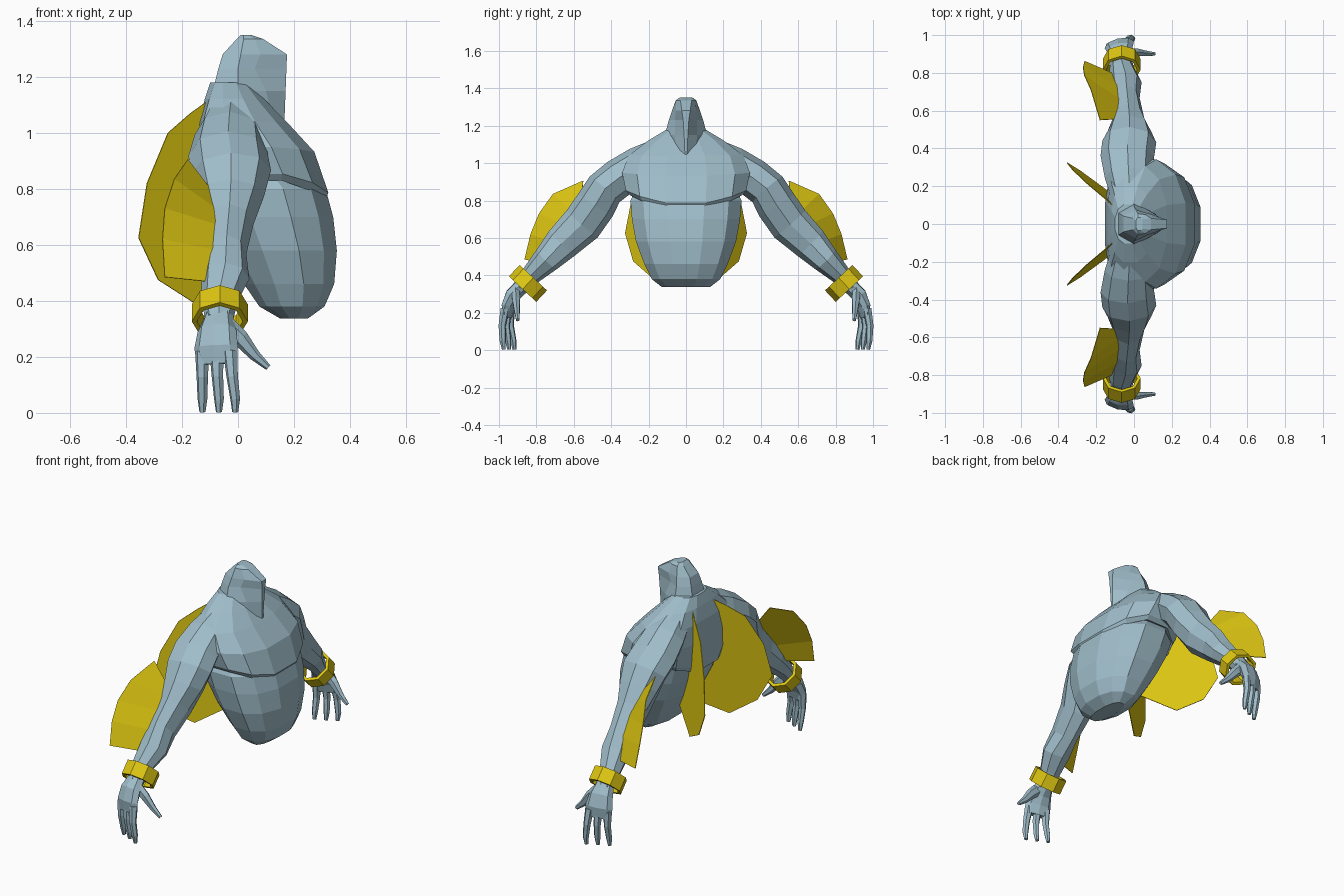
import bpy, bmesh, math
from mathutils import Vector


def material(name, rgb):
    m = bpy.data.materials.new(name)
    m.diffuse_color = (*rgb, 1)
    return m


SKIN = material("blue_grey_skin", (0.35, 0.51, 0.59))
GOLD = material("gold", (0.73, 0.57, 0.006))


def finish(name, bm, mat, mirror=False, thick=0):
    bmesh.ops.recalc_face_normals(bm, faces=bm.faces)
    me = bpy.data.meshes.new(name)
    bm.to_mesh(me)
    bm.free()
    me.materials.append(mat)
    ob = bpy.data.objects.new(name, me)
    bpy.context.collection.objects.link(ob)
    if thick:
        s = ob.modifiers.new("Solidify", 'SOLIDIFY')
        s.thickness, s.offset = thick, 0
    if mirror:
        m = ob.modifiers.new("Mirror", 'MIRROR')
        m.use_axis = (False, True, False)
        m.use_mirror_merge = False
    return ob


def loft(name, rings, mat, mirror=False, closed=False):
    """Skin a list of equal-length point rings; closed joins last to first."""
    bm = bmesh.new()
    vs = [[bm.verts.new(p) for p in r] for r in rings]
    n = len(vs[0])
    pairs = list(zip(vs, vs[1:])) + ([(vs[-1], vs[0])] if closed else [])
    for a, b in pairs:
        for i in range(n):
            j = (i + 1) % n
            bm.faces.new((a[i], a[j], b[j], b[i]))
    if not closed:
        bm.faces.new(vs[0])
        bm.faces.new(vs[-1])
    return finish(name, bm, mat, mirror)


def spow(v, p):
    return math.copysign(abs(v) ** p, v)


def body_ring(z, xb, xf, hy, lift=0, groove=0, n=12, p=0.85):
    """Squarish horizontal section; lift raises the sides, groove dents the spine."""
    pts = []
    for i in range(n):
        a = 2 * math.pi * (i + 0.5) / n
        s, c = spow(math.sin(a), p), spow(math.cos(a), p)
        x = (xb + xf) / 2 + c * (xf - xb) / 2 * 1.02
        if c < 0 and abs(s) < 0.5:
            x += groove
        pts.append((x, hy * s * 1.02, z + lift * s * s))
    return pts


def tube(name, path, n=8, skew=0.0):
    """Limb along points (x, y, z, half width, half thickness)."""
    pos = [Vector(p[:3]) for p in path]
    rings = []
    for k, (x, y, z, hw, ht) in enumerate(path):
        d = (pos[min(k + 1, len(pos) - 1)] - pos[max(k - 1, 0)]).normalized()
        side = Vector((1, skew, 0))
        side = (side - d * side.dot(d)).normalized()
        up = d.cross(side)
        rings.append([pos[k] + side * hw * math.cos(a) + up * ht * math.sin(a)
                      for a in (2 * math.pi * i / n for i in range(n))])
    return loft(name, rings, SKIN, True)


# Belly
loft("belly", [body_ring(*r) for r in (
    (0.337, 0.15, 0.25, 0.13), (0.38, 0.075, 0.31, 0.185),
    (0.46, 0.02, 0.345, 0.225), (0.58, -0.05, 0.355, 0.27),
    (0.70, -0.11, 0.342, 0.292), (0.80, -0.14, 0.315, 0.30),
    (0.86, -0.14, 0.25, 0.27))], SKIN)

# Chest with an overhanging lower hem
loft("chest", [body_ring(*r) for r in (
    (0.79, -0.12, 0.28, 0.27, 0.06), (0.745, -0.15, 0.31, 0.305, 0.09),
    (0.778, -0.165, 0.325, 0.325, 0.08, 0.01), (0.93, -0.185, 0.275, 0.345, 0.02, 0.03),
    (1.04, -0.165, 0.175, 0.31, 0, 0.025), (1.12, -0.13, 0.095, 0.205, 0, 0.01),
    (1.18, -0.10, 0.04, 0.105))], SKIN)

# Hooded head: broad back and narrow face wedge
head = []
for z, xb, xo, xm, xf, w, v, f in (
        (1.02, -0.12, 0.00, 0.13, 0.165, 0.11, 0.045, 0.005),
        (1.15, -0.09, 0.00, 0.10, 0.17, 0.113, 0.06, 0.010),
        (1.23, -0.07, 0.00, 0.06, 0.173, 0.092, 0.06, 0.015),
        (1.28, -0.055, 0.01, 0.08, 0.175, 0.075, 0.055, 0.022),
        (1.335, -0.005, 0.02, 0.06, 0.09, 0.055, 0.05, 0.03),
        (1.35, 0.01, 0.02, 0.035, 0.045, 0.035, 0.035, 0.025)):
    half = [(xb, w * .55, z), (xo, w, z), (xm, v, z), (xf, f, z)]
    head.append([(x, -y, h) for x, y, h in half] + half[::-1])
loft("head", head, SKIN)

# Arms, neck root to wrist
tube("arm", [(-0.02, 0.08, 1.085, 0.08, 0.075), (-0.03, 0.25, 0.99, 0.125, 0.10),
             (-0.035, 0.36, 0.92, 0.142, 0.105), (-0.025, 0.435, 0.86, 0.143, 0.105),
             (-0.025, 0.485, 0.775, 0.118, 0.11), (-0.03, 0.555, 0.675, 0.085, 0.11),
             (-0.04, 0.665, 0.57, 0.07, 0.095), (-0.045, 0.745, 0.485, 0.086, 0.075),
             (-0.065, 0.825, 0.405, 0.065, 0.055), (-0.068, 0.89, 0.33, 0.05, 0.042)])

# Hands
tube("palm", [(-0.068, 0.87, 0.35, 0.05, 0.042), (-0.075, 0.925, 0.295, 0.07, 0.042),
              (-0.078, 0.95, 0.235, 0.08, 0.034), (-0.076, 0.955, 0.175, 0.074, 0.02)], 8, 0.25)
for i, (x0, x1, knuckle, tip) in enumerate(((-0.128, -0.127, 0.938, 0.917),
                                            (-0.077, -0.068, 0.953, 0.945),
                                            (-0.028, -0.01, 0.968, 0.974))):
    tube("finger_%d" % (i + 1), [(x0, knuckle, 0.22, 0.026, 0.024),
                                 (x0 * .6 + x1 * .4, (knuckle + tip) / 2 + 0.012, 0.13, 0.021, 0.02),
                                 (x1, tip + 0.006, 0.05, 0.018, 0.017),
                                 (x1, tip, 0.003, 0.011, 0.01)], 6, 0.25)
tube("thumb", [(-0.04, 0.91, 0.31, 0.035, 0.025), (0.01, 0.908, 0.265, 0.03, 0.023),
               (0.06, 0.903, 0.205, 0.02, 0.016), (0.108, 0.90, 0.162, 0.011, 0.01)], 6)

# Eight-sided wrist bands
axis = Vector((0, 0.68, -0.73)).normalized()
up = Vector((0, 0.73, 0.68)).normalized()
band = []
for i in range(8):
    a = math.pi * i / 4
    d = Vector((math.cos(a), 0, 0)) + up * math.sin(a)
    c = Vector((-0.065, 0.845, 0.357))
    band.append([c + d * r + axis * h for r, h in
                 ((0.1, -0.042), (0.1, 0.042), (0.082, 0.042), (0.082, -0.042))])
loft("wrist_band", band, GOLD, True, True)

# Back fins: flat outline (x, z) on a slanted plane
bm = bmesh.new()
bm.faces.new([bm.verts.new((x, 0.094 - 0.779 * x - 0.0735 * z, z)) for x, z in (
    (-0.10, 1.12), (-0.17, 1.07), (-0.25, 1.0), (-0.325, 0.82), (-0.355, 0.625),
    (-0.285, 0.475), (-0.16, 0.395), (0.03, 0.51), (-0.06, 0.80))])
finish("back_fin", bm, GOLD, True, 0.004)

# Forearm fins: strip from outer edge to the root inside the arm
bm = bmesh.new()
outer = [bm.verts.new(p) for p in ((-0.18, 0.55, 0.905), (-0.228, 0.71, 0.835),
                                   (-0.262, 0.785, 0.73), (-0.27, 0.83, 0.62),
                                   (-0.262, 0.862, 0.485))]
root = [bm.verts.new(p) for p in ((-0.10, 0.555, 0.80), (-0.08, 0.60, 0.73),
                                  (-0.07, 0.655, 0.67), (-0.08, 0.73, 0.58),
                                  (-0.12, 0.80, 0.47))]
for i in range(4):
    bm.faces.new((outer[i], outer[i + 1], root[i + 1], root[i]))
finish("arm_fin", bm, GOLD, True, 0.004)
